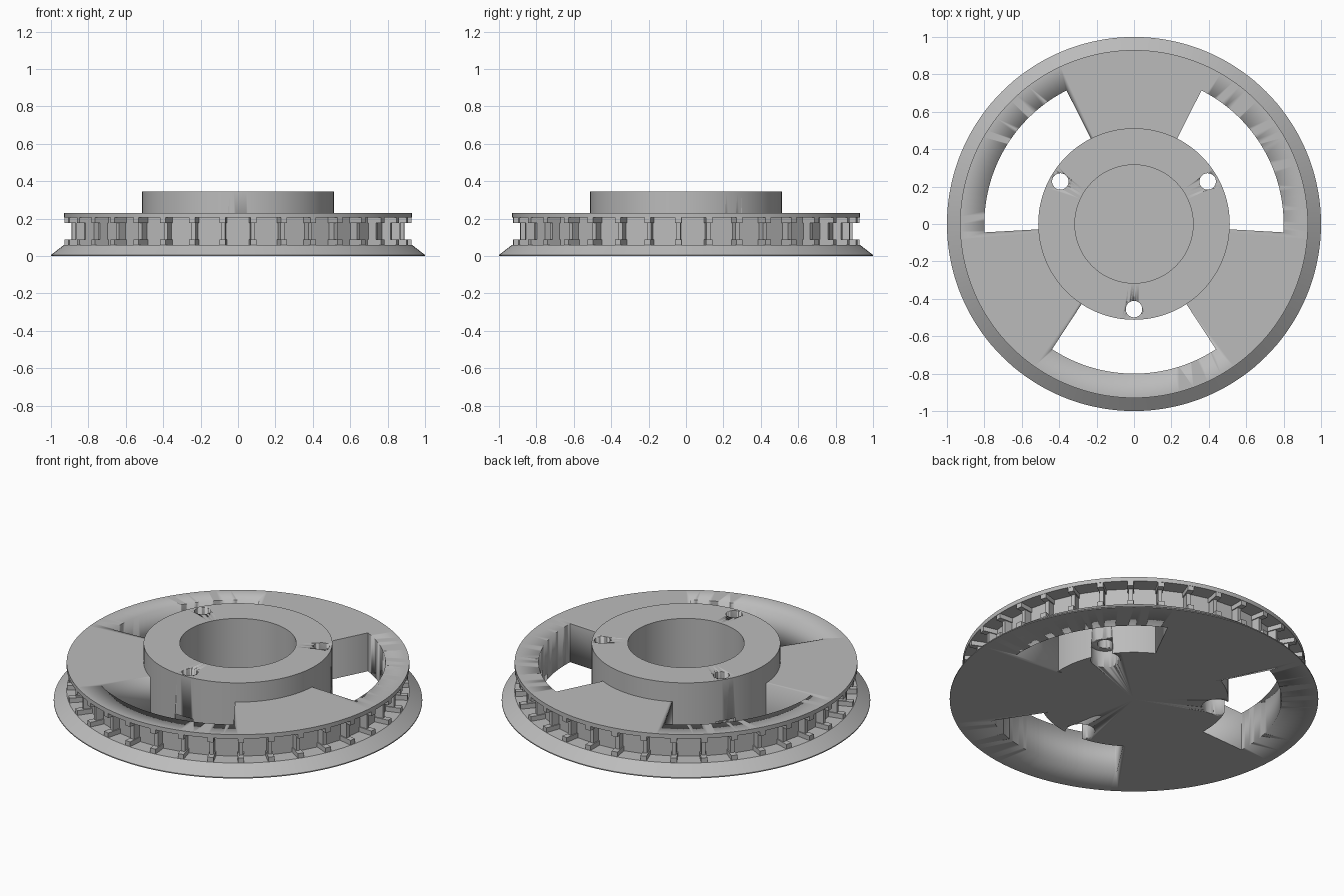
import bpy, bmesh, math
from mathutils import Matrix, Vector

if "Cube" in bpy.data.objects:
    bpy.data.objects.remove(bpy.data.objects["Cube"])

SEG = 144
RIBS = 35
STEP = 2 * math.pi / RIBS
FRONT = -math.pi / 2

metal = bpy.data.materials.new("grey_metal")
metal.diffuse_color = (0.5, 0.5, 0.5, 1)
metal.use_nodes = True
metal.node_tree.nodes["Principled BSDF"].inputs["Base Color"].default_value = metal.diffuse_color


def finish(name, bm, smooth=True):
    bmesh.ops.recalc_face_normals(bm, faces=bm.faces)
    me = bpy.data.meshes.new(name)
    bm.to_mesh(me)
    bm.free()
    ob = bpy.data.objects.new(name, me)
    bpy.context.collection.objects.link(ob)
    me.materials.append(metal)
    if smooth:
        bpy.ops.object.select_all(action='DESELECT')
        ob.select_set(True)
        bpy.context.view_layer.objects.active = ob
        bpy.ops.object.shade_smooth_by_angle(angle=math.radians(30))
    return ob


def lathe(name, profile, seg=SEG, start=0.0, closed=True, smooth=True):
    """Revolve an (r, z) profile about the z axis."""
    bm = bmesh.new()
    rot = Matrix.Rotation(start, 3, 'Z')
    vs = [bm.verts.new(rot @ Vector((r, 0, z))) for r, z in profile]
    ends = vs + vs[:1] if closed else vs
    es = [bm.edges.new(p) for p in zip(ends, ends[1:])]
    bmesh.ops.spin(bm, geom=vs + es, axis=(0, 0, 1), cent=(0, 0, 0),
                   angle=2 * math.pi, steps=seg, use_merge=True)
    bmesh.ops.remove_doubles(bm, verts=bm.verts, dist=1e-5)
    return finish(name, bm, smooth)


def prism(bm, outline, z0, z1):
    """Extrude a flat outline from z0 to z1."""
    f = bm.faces.new([bm.verts.new((x, y, z0)) for x, y in outline])
    new = bmesh.ops.extrude_face_region(bm, geom=[f])["geom"]
    bmesh.ops.translate(bm, vec=(0, 0, z1 - z0),
                        verts=[v for v in new if isinstance(v, bmesh.types.BMVert)])


def polar(r, a):
    return (r * math.cos(a), r * math.sin(a))


def circle(cx, cy, r, n=48):
    return [(cx + r * math.cos(2 * math.pi * i / n),
             cy + r * math.sin(2 * math.pi * i / n)) for i in range(n)]


def cut(ob, cutter):
    m = ob.modifiers.new("cut", 'BOOLEAN')
    m.operation = 'DIFFERENCE'
    m.solver = 'EXACT'
    m.object = cutter
    bpy.context.view_layer.objects.active = ob
    bpy.ops.object.modifier_apply(modifier=m.name)
    bpy.data.objects.remove(cutter)


ANGLES = [math.radians(a) for a in (30, 150, 270)]

# Flanged wheel: sloped lower flange, groove, thin upper flange
wheel = lathe("flanged_wheel", [
    (0.49, 0), (1, 0), (1, 0.006), (0.93, 0.06), (0.825, 0.06),
    (0.825, 0.205), (0.93, 0.205), (0.93, 0.23), (0.49, 0.23)])

# Three sector windows
bm = bmesh.new()
half = math.radians(33.2)
for c in ANGLES:
    arc = [polar(0.8, c - half + 2 * half * i / 30) for i in range(31)]
    prism(bm, [polar(0.4, c - half)] + arc + [polar(0.4, c + half)], -0.1, 0.5)
cut(wheel, finish("window_cutter", bm))

# Raised hub with a blind bore
hub = lathe("hub", [(0, 0), (0.512, 0), (0.512, 0.345), (0.316, 0.345),
                    (0.316, 0.03), (0, 0.03)], closed=False)

# Bolt holes, widened from below
for name, r, z1 in (("bolt_cutter", 0.044, 0.5), ("recess_cutter", 0.08, 0.1)):
    bm = bmesh.new()
    for c in ANGLES:
        prism(bm, circle(*polar(0.455, c), r), -0.1, z1)
    cut(hub, finish(name, bm))

# Faceted drum in the groove, with a corner behind each rib
corner = 0.84 / math.cos(STEP / 2)
lathe("faceted_drum", [(0.815, 0.06), (corner, 0.06), (corner, 0.205), (0.815, 0.205)],
      seg=RIBS, start=FRONT + STEP / 2, smooth=False)

# Ribs: thin web with a longer, wider tab at the bottom and top
bm = bmesh.new()
for i in range(RIBS):
    rot = Matrix.Rotation(FRONT + STEP * (i + 0.5), 3, 'Z')
    for r1, w, z0, z1 in ((0.89, 0.011, 0.085, 0.18),
                          (0.928, 0.017, 0.055, 0.088),
                          (0.928, 0.017, 0.178, 0.21)):
        pts = [(0.82, -w), (r1, -w), (r1, w), (0.82, w)]
        prism(bm, [tuple((rot @ Vector((x, y, 0))).xy) for x, y in pts], z0, z1)
finish("ribs", bm, smooth=False)
